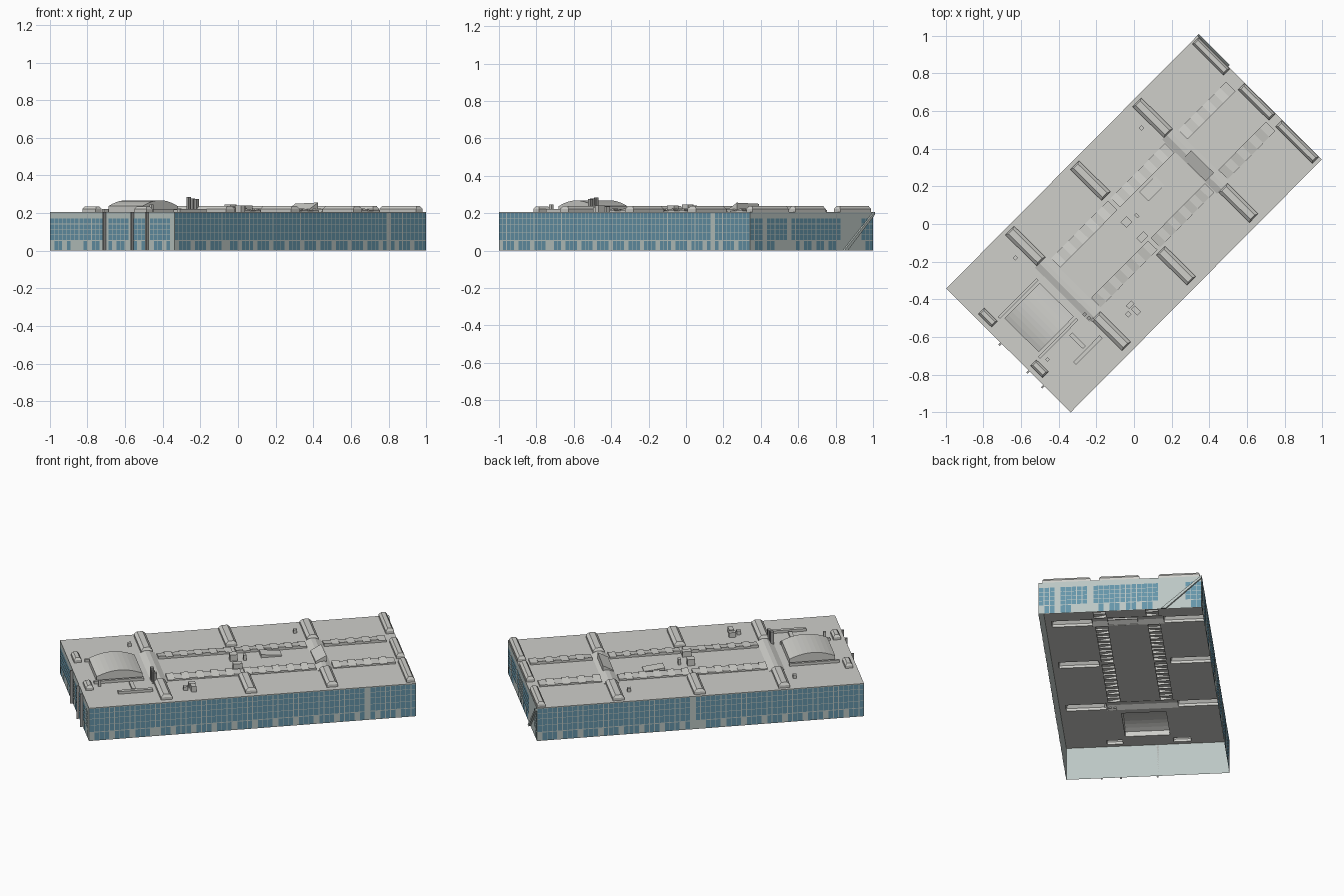
import bpy, bmesh, math

if "Cube" in bpy.data.objects:
    bpy.data.objects.remove(bpy.data.objects["Cube"])

A = math.radians(45.2)
CA, SA = math.cos(A), math.sin(A)
L, W, H = 0.947, 0.4665, 0.206      # half length, half width, roof height


def P(u, v, z):
    """Building axes (u along, v across) to world."""
    return (u * CA - v * SA, u * SA + v * CA, z)


def uv(x, y):
    return x * CA + y * SA, -x * SA + y * CA


def material(name, rgb):
    m = bpy.data.materials.new(name)
    m.diffuse_color = (*rgb, 1)
    m.use_nodes = True
    m.node_tree.nodes["Principled BSDF"].inputs["Base Color"].default_value = m.diffuse_color
    return m


ROOF = material("roof_grey", (0.62, 0.62, 0.59))
DARK = material("dark_grey", (0.36, 0.36, 0.35))
WALL = material("wall_pale", (0.50, 0.57, 0.55))
GLASS = material("glass_blue", (0.13, 0.30, 0.40))


def make(name, faces, mat):
    """Build an object from faces given as lists of (u, v, z) points."""
    bm = bmesh.new()
    for f in faces:
        bm.faces.new([bm.verts.new(P(*p)) for p in f])
    bmesh.ops.remove_doubles(bm, verts=bm.verts, dist=1e-5)
    me = bpy.data.meshes.new(name)
    bm.to_mesh(me)
    bm.free()
    me.materials.append(mat)
    ob = bpy.data.objects.new(name, me)
    bpy.context.collection.objects.link(ob)
    return ob


def shell(low, high):
    """Open-bottomed solid: four sides and a top between two quads."""
    return [[low[i], low[(i + 1) % 4], high[(i + 1) % 4], high[i]] for i in range(4)] + [list(high)]


def rect(u0, u1, v0, v1, z):
    z = z if isinstance(z, (tuple, list)) else (z,) * 4
    return [(u0, v0, z[0]), (u1, v0, z[1]), (u1, v1, z[2]), (u0, v1, z[3])]


def block(u0, u1, v0, v1, top, base=H):
    return shell(rect(u0, u1, v0, v1, base), rect(u0, u1, v0, v1, top))


def box_at(x, y, su, sv, top):
    u, v = uv(x, y)
    return block(u - su, u + su, v - sv, v + sv, top)


# Perimeter walls, open below
ring = rect(-L, L, -W, W, 0)
make("outer_walls", shell(ring, rect(-L, L, -W, W, H))[:4], WALL)


# Window panes laid just proud of a wall; s runs along the wall
def windows(name, point, half, cols, rows, gaps, doors, ground_mod):
    faces = []
    step = 2 * half / cols
    for i in range(cols):
        s0, s1 = -half + i * step, -half + (i + 1) * step
        mid = (s0 + s1) / 2
        if any(a < mid < b for a, b in gaps):
            continue
        spans = list(zip(rows[:-1], rows[1:]))
        if i % ground_mod and not any(a < mid < b for a, b in doors):
            spans.append((0.002, rows[0] - 0.002))
        for z0, z1 in spans:
            a, b = s0 + step * 0.07, s1 - step * 0.07
            faces.append([point(a, z0 + 0.0015), point(b, z0 + 0.0015),
                          point(b, z1 - 0.0015), point(a, z1 - 0.0015)])
    make(name, faces, GLASS)


E = 0.0015
long_rows = (0.055, 0.098, 0.138, 0.172, 0.203)
end_rows = (0.055, 0.085, 0.113, 0.142, 0.172)
windows("southeast_windows", lambda s, z: (s, -W - E, z), L, 64, long_rows,
        [(0.66, 0.685)], [(-0.60, -0.53)], 4)
windows("northwest_windows", lambda s, z: (-s, W + E, z), L, 64, long_rows,
        [(-0.045, -0.015)], [(-0.07, 0.0)], 4)
windows("southwest_windows", lambda s, z: (-L - E, -s, z), W, 30, end_rows,
        [(-0.07, -0.03), (0.13, 0.17), (0.26, 0.29), (0.42, 0.47)], [(-0.3, -0.22)], 3)
windows("northeast_windows", lambda s, z: (L + E, s, z), W, 30, end_rows,
        [(-0.36, -0.33), (-0.2, -0.17), (0.21, 0.365)], [(-0.25, -0.13)], 3)

# Vertical fins on the south-west end
fins = []
for v in (0.055, -0.155, -0.265):
    fins += block(-L - 0.016, -L, v - 0.005, v + 0.005, H, 0)
make("end_wall_fins", fins, DARK)

# Slanted brace at the north-east corner
lo = [(L, 0.235, 0), (L, 0.262, 0), (L, W, 0.19), (L, W, H)]
make("slanted_brace", shell(lo, [(u + 0.012, v, z) for u, v, z in lo]), WALL)

# Raised roof bars: wide base, narrower top, hollow beneath
holes = []
bars = []


def bar(u, v0, v1, hw=0.033, top=0.238):
    v0, v1 = min(v0, v1), max(v0, v1)
    holes.append((u - hw, u + hw, v0, v1))
    mid = H + 0.016
    bars.extend(shell(rect(u - hw, u + hw, v0, v1, H), rect(u - hw, u + hw, v0, v1, mid))[:4])
    bars.extend(shell(rect(u - hw, u + hw, v0, v1, mid),
                      rect(u - hw * 0.5, u + hw * 0.5, v0 + 0.008, v1 - 0.008, top)))


for u in (-0.49, 0.0, 0.47):
    bar(u, 0.21, 0.445)
    bar(u, -0.43, -0.2)
for v0, v1 in ((0.22, 0.455), (-0.12, 0.11), (-0.445, -0.17)):
    bar(0.92, v0, v1, 0.024)
bar(-0.90, 0.15, 0.25, 0.022, 0.235)
bar(-0.90, -0.23, -0.14, 0.022, 0.235)
make("roof_bars", bars, ROOF)

# Low cross ridges joining the bars over the middle strip
ridges = []
for u in (-0.49, 0.47):
    holes.append((u - 0.045, u + 0.045, -0.2, 0.21))
    ridges += shell(rect(u - 0.045, u + 0.045, -0.2, 0.21, H),
                    rect(u - 0.012, u + 0.012, -0.2, 0.21, 0.221))
make("cross_ridges", ridges, ROOF)

# Two rows of stepped skylights beside the middle strip
steps = []
for u0, u1, n in ((-0.44, -0.01, 5), (0.01, 0.42, 5), (0.52, 0.88, 4)):
    d = (u1 - u0) / n
    for sgn in (-1, 1):
        v0, v1 = sorted((sgn * 0.115, sgn * 0.185))
        holes.append((u0, u1, v0, v1))
        for i in range(n):
            for k, (hi, lo_z) in enumerate(((0.224, 0.212), (0.217, 0.217))):
                zs = (hi, hi, lo_z, lo_z) if sgn > 0 else (lo_z, lo_z, hi, hi)
                a = u0 + (i + k * 0.5) * d
                steps += shell(rect(a, a + d / 2, v0, v1, H), rect(a, a + d / 2, v0, v1, zs))
make("stepped_skylights", steps, ROOF)

# Arched entrance roof
a0, a1, w0, w1, n = -0.84, -0.575, -0.12, 0.135, 10
holes.append((a0, a1, w0, w1))
arc = [(a0, H)]
for i in range(n + 1):
    t = i / n
    arc.append((a0 + (a1 - a0) * t, 0.222 + 0.046 * math.sin(math.pi * (0.08 + 0.84 * t)) ** 0.8))
arc.append((a1, H))
arch = [[(u, w0, z) for u, z in arc], [(u, w1, z) for u, z in arc]]
arch += [[(p[0], w0, p[1]), (q[0], w0, q[1]), (q[0], w1, q[1]), (p[0], w1, p[1])]
         for p, q in zip(arc, arc[1:])]
make("arched_roof", arch, ROOF)
make("arch_side_walls", block(-0.86, -0.57, w1 + 0.015, w1 + 0.03, 0.222)
     + block(-0.86, -0.57, w0 - 0.03, w0 - 0.015, 0.222), ROOF)

# Roof deck, open under every hollow part
us = sorted({-L, L} | {round(h[i], 4) for h in holes for i in (0, 1)})
vs = sorted({-W, W} | {round(h[i], 4) for h in holes for i in (2, 3)})
deck = []
for u0, u1 in zip(us, us[1:]):
    for v0, v1 in zip(vs, vs[1:]):
        cu, cv = (u0 + u1) / 2, (v0 + v1) / 2
        if not any(h[0] < cu < h[1] and h[2] < cv < h[3] for h in holes):
            deck.append(rect(u0, u1, v0, v1, H))
make("roof_deck", deck, ROOF)

# Tilted panels on the middle strip
make("tilted_panel_high", block(0.43, 0.492, -0.11, 0.06, (0.222, 0.256, 0.25, 0.215)), ROOF)
make("tilted_panel_low", block(0.14, 0.26, 0.03, 0.10, (0.226, 0.212, 0.212, 0.226)), ROOF)

# Rooftop equipment
units = []
for x, y, su, sv, top in ((-0.04, 0.01, 0.022, 0.022, 0.245), (0.045, -0.07, 0.026, 0.018, 0.24),
                          (0.015, 0.045, 0.008, 0.012, 0.24), (0.04, 0.51, 0.01, 0.01, 0.228),
                          (-0.63, -0.18, 0.01, 0.01, 0.228), (-0.02, -0.43, 0.02, 0.012, 0.236),
                          (0.01, -0.46, 0.014, 0.024, 0.24), (-0.03, -0.48, 0.012, 0.012, 0.23),
                          (-0.245, -0.67, 0.10, 0.011, 0.222), (-0.30, -0.62, 0.011, 0.05, 0.218),
                          (-0.46, -0.72, 0.008, 0.008, 0.245)):
    units += box_at(x, y, su, sv, top)
make("roof_equipment", units, ROOF)
stacks = []
for x, y, top in ((-0.262, -0.48, 0.285), (-0.24, -0.5, 0.278), (-0.22, -0.51, 0.275)):
    stacks += box_at(x, y, 0.009, 0.009, top)
make("vent_stacks", stacks, DARK)
